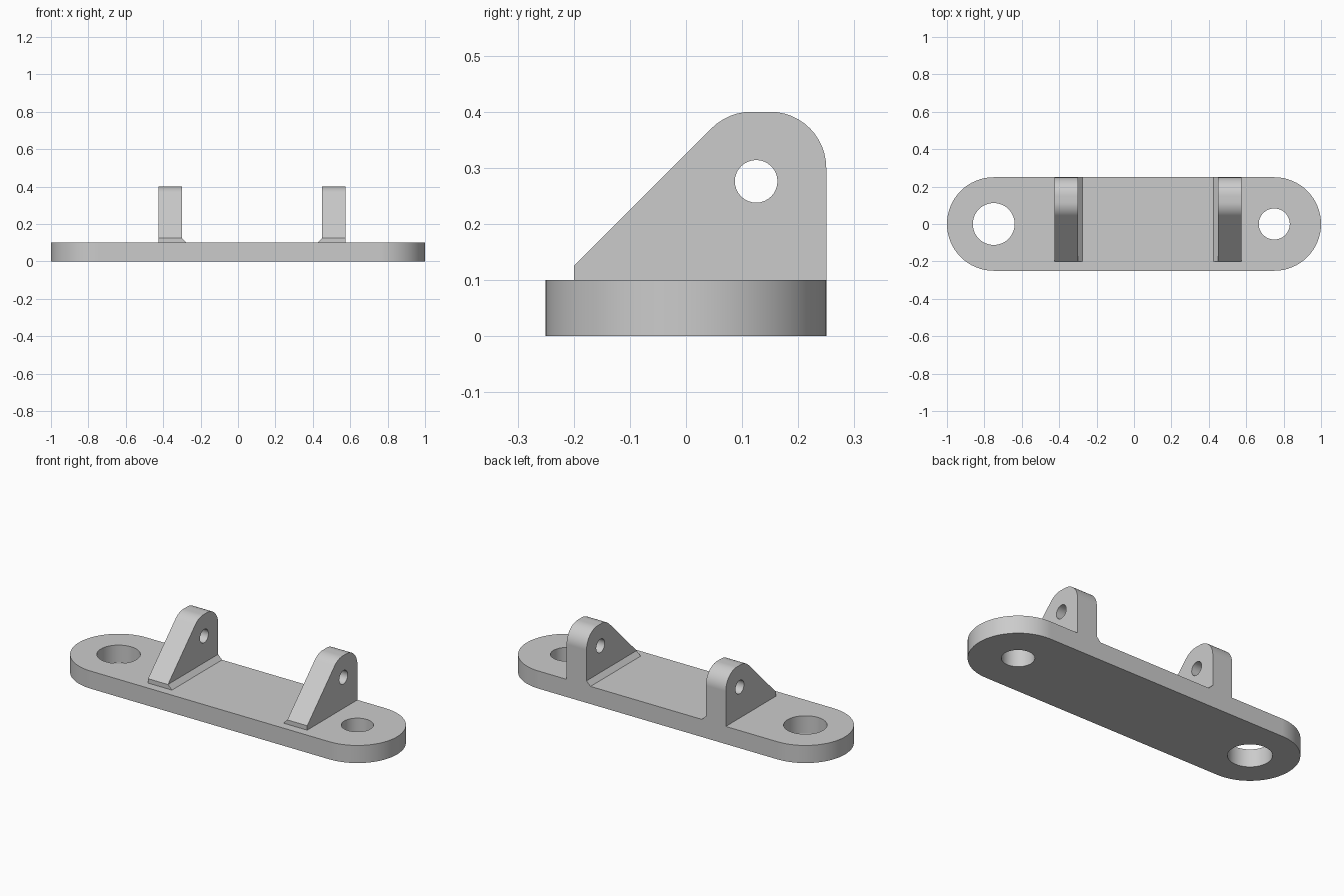
import bpy
import bmesh
from math import cos, sin, pi, radians
from mathutils import Vector

cube = bpy.data.objects.get("Cube")
if cube:
    bpy.data.objects.remove(cube, do_unlink=True)

# Single grey material
GREY = (0.6, 0.6, 0.6, 1.0)
grey = bpy.data.materials.new("plain_grey")
grey.use_nodes = True
grey.diffuse_color = GREY
grey.node_tree.nodes["Principled BSDF"].inputs["Base Color"].default_value = GREY


def arc(cx, cy, r, start, end, steps):
    """Points on an arc, angles in degrees, both ends included."""
    angles = [radians(start + (end - start) * i / steps) for i in range(steps + 1)]
    return [(cx + r * cos(a), cy + r * sin(a)) for a in angles]


def circle(cx, cy, r, steps=48):
    return arc(cx, cy, r, 0, 360, steps)[:-1]


def prism(name, loops, place, depth):
    """Fill an outline with holes, then extrude it along depth."""
    bm = bmesh.new()
    edges = []
    for loop in loops:
        verts = [bm.verts.new(place(a, b)) for a, b in loop]
        edges += [bm.edges.new((v, verts[i - 1])) for i, v in enumerate(verts)]
    bmesh.ops.triangle_fill(bm, edges=edges, use_beauty=True)
    caps = bmesh.ops.extrude_face_region(bm, geom=bm.faces[:], use_keep_orig=True)
    moved = [g for g in caps["geom"] if isinstance(g, bmesh.types.BMVert)]
    bmesh.ops.translate(bm, verts=moved, vec=Vector(depth))
    bmesh.ops.recalc_face_normals(bm, faces=bm.faces[:])
    mesh = bpy.data.meshes.new(name)
    bm.to_mesh(mesh)
    bm.free()
    mesh.materials.append(grey)
    mesh.polygons.foreach_set("use_smooth", [True] * len(mesh.polygons))
    mesh.set_sharp_from_angle(angle=radians(30))
    obj = bpy.data.objects.new(name, mesh)
    bpy.context.collection.objects.link(obj)
    weighted = obj.modifiers.new("even_normals", "WEIGHTED_NORMAL")
    weighted.keep_sharp = True
    return obj


# Base plate: rounded ends, one large and one smaller mounting hole
END, RADIUS, THICK = 0.75, 0.25, 0.1
outline = arc(END, 0, RADIUS, -90, 90, 32) + arc(-END, 0, RADIUS, 90, 270, 32)
prism("base_plate",
      [outline, circle(-END, 0, 0.112), circle(END, 0, 0.083)],
      lambda x, y: (x, y, 0), (0, 0, THICK))

# Lug profile in y and z: upright back, rounded top, sloping front
FRONT, BACK, STEP = -0.2, 0.25, 0.025
profile = [(FRONT, THICK), (BACK, THICK)]
profile += arc(0.15, 0.3, 0.1, 0, 90, 12)
profile += arc(0.1164, 0.3, 0.1, 90, 135, 6)
profile += [(FRONT, THICK + STEP)]
pin_hole = circle(0.125, 0.276, 0.038, 32)

# Two lugs, each with a chamfer strip along its inner foot
for side, outer, inward in (("right", -0.425, 1), ("left", 0.575, -1)):
    width = 0.125 * inward
    prism(side + "_lug", [profile, pin_hole],
          lambda y, z: (outer, y, z), (width, 0, 0))
    inner = outer + width
    wedge = [(inner, THICK), (inner + STEP * inward, THICK), (inner, THICK + STEP)]
    prism(side + "_foot_chamfer", [wedge],
          lambda x, z: (x, FRONT, z), (0, BACK - FRONT, 0))
